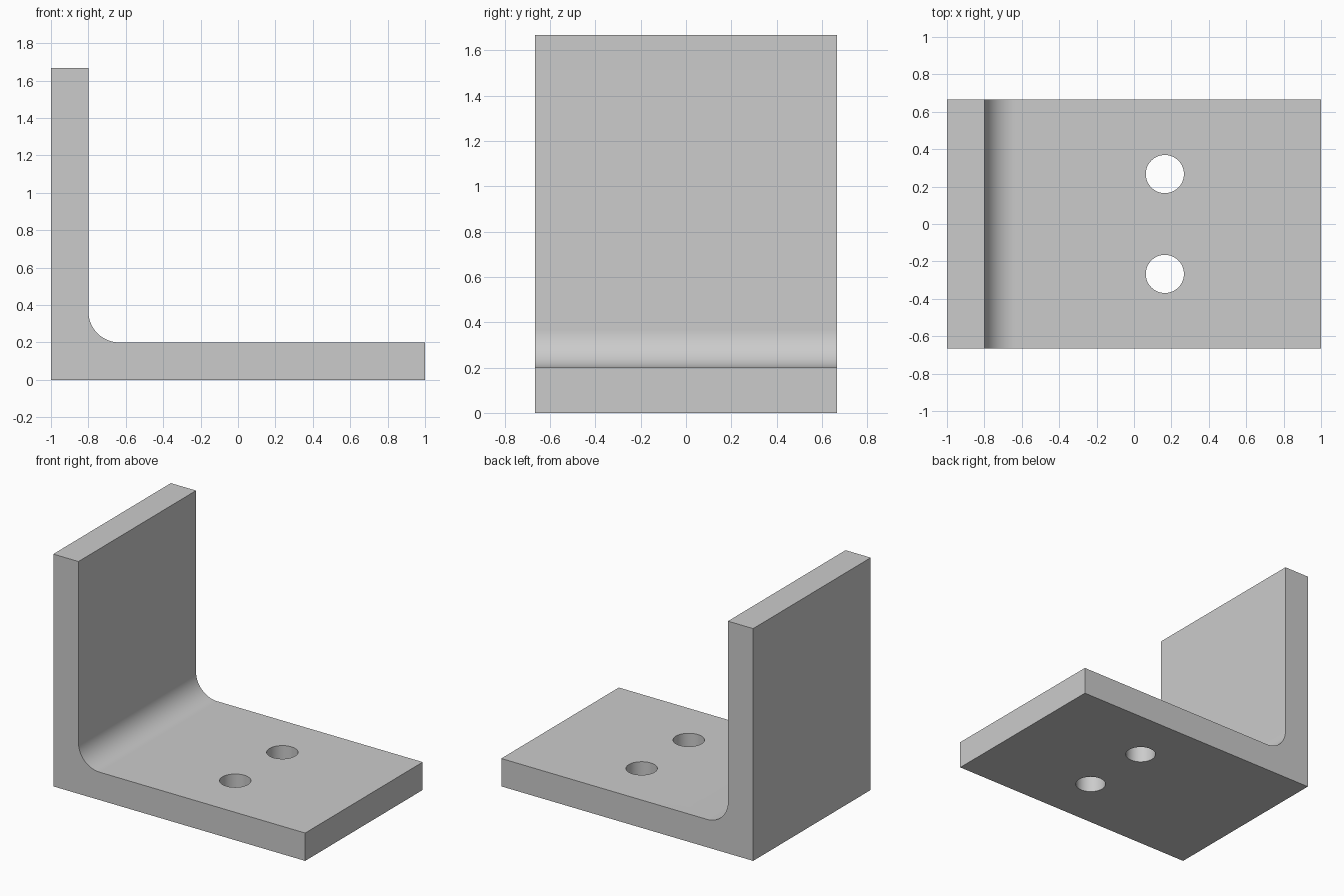
import bpy
import bmesh
import math

cube = bpy.data.objects.get("Cube")
if cube:
    bpy.data.objects.remove(cube, do_unlink=True)

LENGTH, WIDTH, HEIGHT = 2.0, 1.333, 1.667
THICK, FILLET = 0.2, 0.167
HOLE_X, HOLE_Y, HOLE_R = 0.165, 0.267, 0.102

# Plain grey metal
grey = bpy.data.materials.new("grey_metal")
grey.use_nodes = True
colour = (0.6, 0.6, 0.6, 1)
grey.diffuse_color = colour
grey.node_tree.nodes["Principled BSDF"].inputs["Base Color"].default_value = colour


def add_object(name, bm):
    mesh = bpy.data.meshes.new(name)
    bm.to_mesh(mesh)
    bm.free()
    mesh.materials.append(grey)
    obj = bpy.data.objects.new(name, mesh)
    bpy.context.collection.objects.link(obj)
    return obj


# L-shaped profile with a rounded inner corner
left, right = -LENGTH / 2, LENGTH / 2
inner = left + THICK
profile = [(left, 0), (right, 0), (right, THICK)]
steps = 24
for i in range(steps + 1):
    a = math.pi / 2 * i / steps
    profile.append((inner + FILLET * (1 - math.sin(a)),
                    THICK + FILLET * (1 - math.cos(a))))
profile += [(inner, HEIGHT), (left, HEIGHT)]

# Extrude the profile across the width
bm = bmesh.new()
face = bm.faces.new([bm.verts.new((x, -WIDTH / 2, z)) for x, z in profile])
extruded = bmesh.ops.extrude_face_region(bm, geom=[face])["geom"]
verts = [v for v in extruded if isinstance(v, bmesh.types.BMVert)]
bmesh.ops.translate(bm, verts=verts, vec=(0, WIDTH, 0))
bmesh.ops.recalc_face_normals(bm, faces=bm.faces)
bracket = add_object("angle_bracket", bm)

# Two bolt holes through the base
bm = bmesh.new()
for side in (-1, 1):
    made = bmesh.ops.create_cone(bm, cap_ends=True, segments=64, radius1=HOLE_R,
                                 radius2=HOLE_R, depth=THICK * 3)
    bmesh.ops.translate(bm, verts=made["verts"],
                        vec=(HOLE_X, side * HOLE_Y, THICK / 2))
cutter = add_object("hole_cutter", bm)

boolean = bracket.modifiers.new("bolt_holes", "BOOLEAN")
boolean.operation = "DIFFERENCE"
boolean.solver = "EXACT"
boolean.object = cutter

# Apply the cut, drop the cutter, and smooth only the curved walls
bpy.ops.object.select_all(action="DESELECT")
bpy.context.view_layer.objects.active = bracket
bracket.select_set(True)
bpy.ops.object.modifier_apply(modifier=boolean.name)
bpy.data.objects.remove(cutter, do_unlink=True)
bpy.ops.object.shade_smooth_by_angle(angle=math.radians(30))
